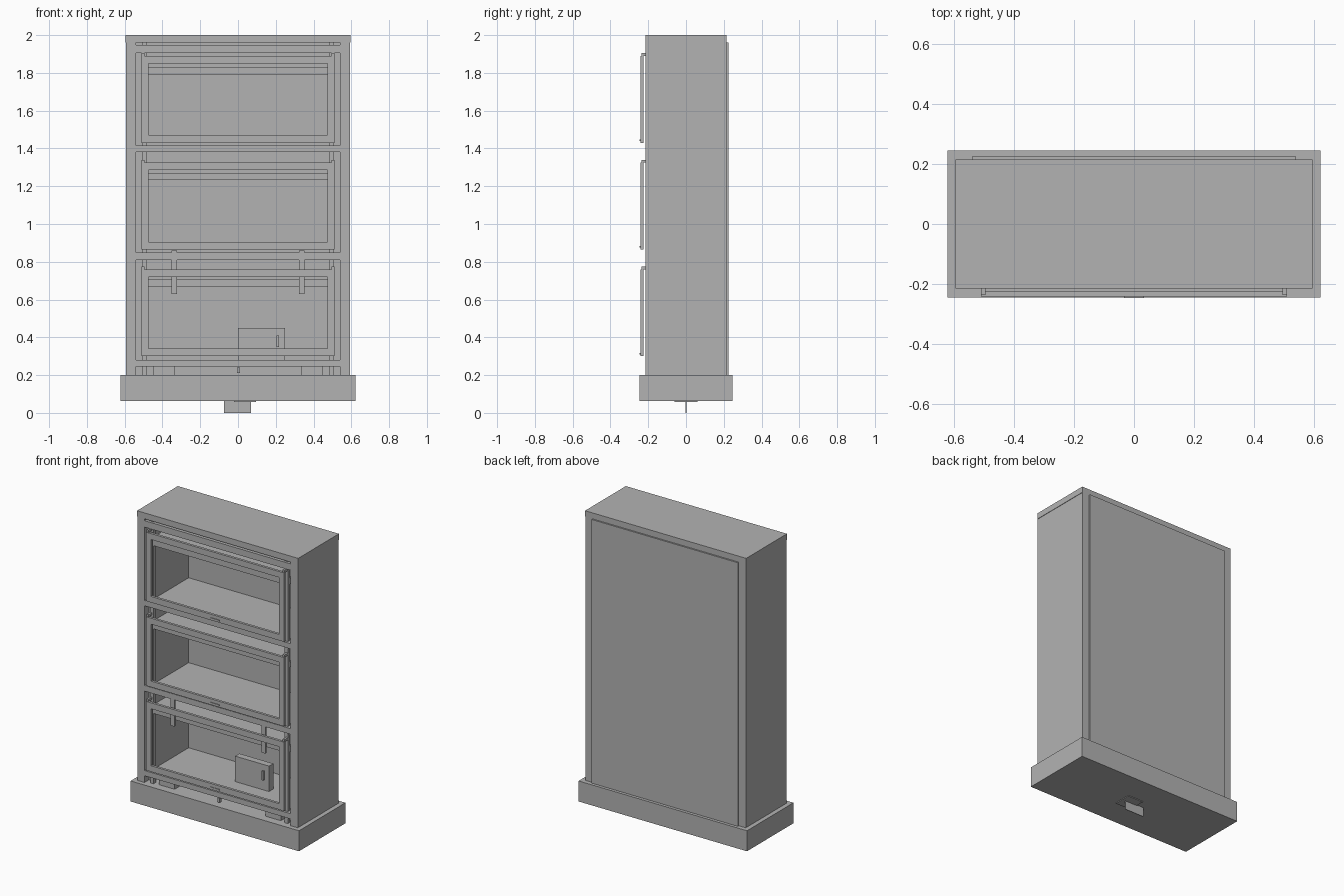
import bpy
import bmesh
from mathutils import Vector

old = bpy.data.objects.get("Cube")
if old:
    bpy.data.objects.remove(old, do_unlink=True)

grey = bpy.data.materials.new("neutral_grey")
grey.use_nodes = True
tone = (0.45, 0.45, 0.45, 1)
grey.diffuse_color = tone
grey.node_tree.nodes["Principled BSDF"].inputs["Base Color"].default_value = tone


def boxes(name, *spans):
    """One object made of boxes, each given as x, y and z ranges."""
    bm = bmesh.new()
    for span in spans:
        lo, hi = (Vector(c) for c in zip(*span))
        verts = bmesh.ops.create_cube(bm, size=1)["verts"]
        for v in verts:
            v.co = (lo + hi) / 2 + v.co * (hi - lo)
    mesh = bpy.data.meshes.new(name)
    bm.to_mesh(mesh)
    bm.free()
    mesh.materials.append(grey)
    obj = bpy.data.objects.new(name, mesh)
    bpy.context.collection.objects.link(obj)
    return obj


def pair(name, x, y, z):
    """The same box on the left and the right."""
    return boxes(name, (x, y, z), ((-x[1], -x[0]), y, z))


FRONT, BACK = -0.215, 0.215
INNER = (-0.54, 0.54)

# Carcass
boxes("plinth", ((-0.622, 0.622), (-0.245, 0.245), (0.063, 0.2)))
boxes("top_board", ((-0.595, 0.595), (FRONT, BACK), (1.96, 2)))
pair("side_panel", (0.54, 0.592), (FRONT, BACK), (0.2, 1.96))
pair("inner_wall", (0.508, 0.54), (-0.17, BACK), (0.2, 1.96))
pair("guide_post", (0.485, 0.508), (-0.2, -0.175), (0.2, 1.96))
boxes("back_panel", (INNER, (0.205, 0.225), (0.2, 1.96)))
boxes("top_rail", (INNER, (FRONT, -0.19), (1.905, 1.948)))

# Three compartments: shelf, pocket board, lift-up door and its fittings
levels = {
    "upper": (1.38, 1.415, 1.79, 1.83, 1.43, 1.89),
    "middle": (0.81, 0.848, 1.235, 1.27, 0.865, 1.325),
    "lower": (0.245, 0.28, 0.67, 0.71, 0.30, 0.76),
}
for level, (z0, z1, p0, p1, d0, d1) in levels.items():
    boxes(level + "_shelf", (INNER, (FRONT, 0.205), (z0, z1)))
    boxes(level + "_pocket_board", ((-0.508, 0.508), (-0.2, 0.205), (p0, p1)))
    door_y = (-0.242, -0.225)
    boxes(level + "_door",
          ((-0.51, -0.474), door_y, (d0, d1)),
          ((0.474, 0.51), door_y, (d0, d1)),
          ((-0.474, 0.474), door_y, (d0, d0 + 0.04)),
          ((-0.474, 0.474), door_y, (d1 - 0.04, d1)))
    boxes(level + "_door_pull",
          ((-0.033, 0.033), (-0.246, -0.242), (d0 + 0.01, d0 + 0.018)))
    pair(level + "_door_pivot", (0.495, 0.51), (-0.236, -0.2), (d1, d1 + 0.015))

# Hanging straps in the lower compartment
pair("strap", (0.322, 0.352), (-0.212, -0.202), (0.63, 0.86))

# Small box with a handle on the lower shelf
boxes("small_box", ((0, 0.25), (-0.03, 0.015), (0.28, 0.45)))
boxes("small_box_handle", ((0.205, 0.217), (-0.045, -0.03), (0.35, 0.41)))

# Blocks and latch in the gap above the plinth
pair("foot_block", (0.335, 0.45), (-0.19, -0.12), (0.2, 0.245))
boxes("latch", ((-0.004, 0.01), (-0.21, -0.19), (0.21, 0.24)))

# Plates under the plinth
boxes("hanging_tab", ((-0.073, 0.07), (-0.002, 0.002), (0, 0.063)))
boxes("under_plate", ((-0.02, 0.095), (-0.06, 0.06), (0.058, 0.063)))
